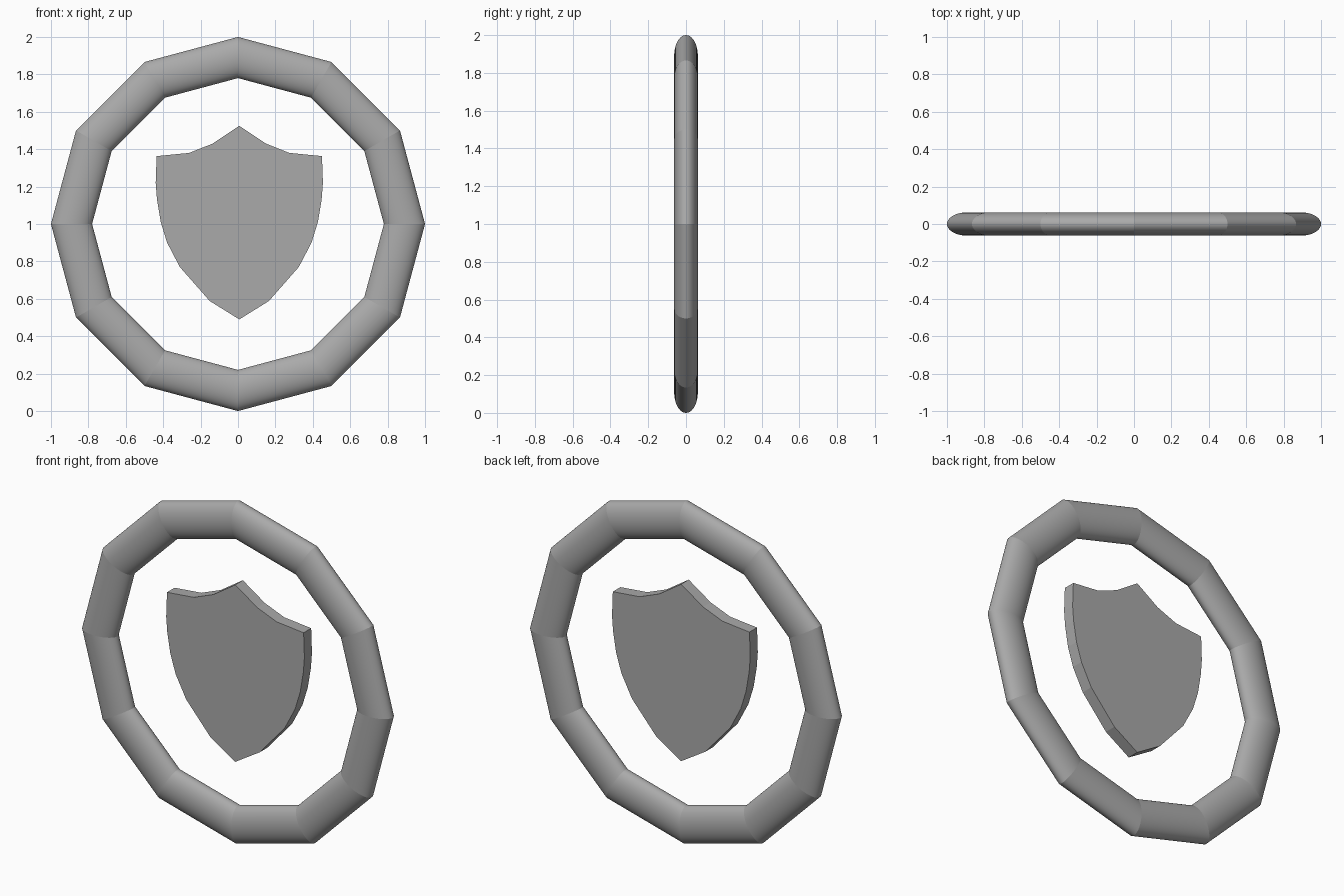
import bpy, bmesh, math

if "Cube" in bpy.data.objects:
    bpy.data.objects.remove(bpy.data.objects["Cube"], do_unlink=True)

# One plain grey for everything
grey = bpy.data.materials.new("plain grey")
grey.use_nodes = True
colour = (0.4, 0.4, 0.4, 1)
grey.diffuse_color = colour
grey.node_tree.nodes["Principled BSDF"].inputs["Base Color"].default_value = colour

# Twelve-sided ring with a flattened oval tube
bpy.ops.mesh.primitive_torus_add(
    major_radius=0.89, minor_radius=0.11,
    major_segments=12, minor_segments=48,
    location=(0, 0, 1), rotation=(math.pi / 2, 0, 0))
ring = bpy.context.object
ring.name = "outer_ring"
ring.scale.z = 0.57
bpy.ops.object.transform_apply(location=False, rotation=True, scale=True)
ring.data.materials.append(grey)
bpy.ops.object.shade_smooth()

# Keep the mitre joints between straight tube sections crisp
bm = bmesh.new()
bm.from_mesh(ring.data)
for edge in bm.edges:
    a, b = (v.co for v in edge.verts)
    cross = a.x * b.z - a.z * b.x
    if abs(cross) < 0.001:
        edge.smooth = False
bm.to_mesh(ring.data)
bm.free()

# Shield: half outline from the top peak down to the point, then mirrored
half = [(0, 1.525), (0.142, 1.43), (0.268, 1.38), (0.442, 1.363),
        (0.447, 1.22), (0.44, 1.13), (0.42, 1.01), (0.386, 0.9),
        (0.318, 0.77), (0.158, 0.588), (0, 0.49)]
outline = half + [(-x, z) for x, z in reversed(half[1:-1])]
centre_x, thickness = 0.007, 0.07

bm = bmesh.new()
front = bm.faces.new([bm.verts.new((x + centre_x, -thickness / 2, z))
                      for x, z in outline])
result = bmesh.ops.extrude_face_region(bm, geom=[front], use_keep_orig=True)
back = [g for g in result["geom"] if isinstance(g, bmesh.types.BMVert)]
bmesh.ops.translate(bm, verts=back, vec=(0, thickness, 0))
bmesh.ops.recalc_face_normals(bm, faces=bm.faces)
mesh = bpy.data.meshes.new("shield")
bm.to_mesh(mesh)
bm.free()
mesh.materials.append(grey)
shield = bpy.data.objects.new("shield", mesh)
bpy.context.collection.objects.link(shield)
